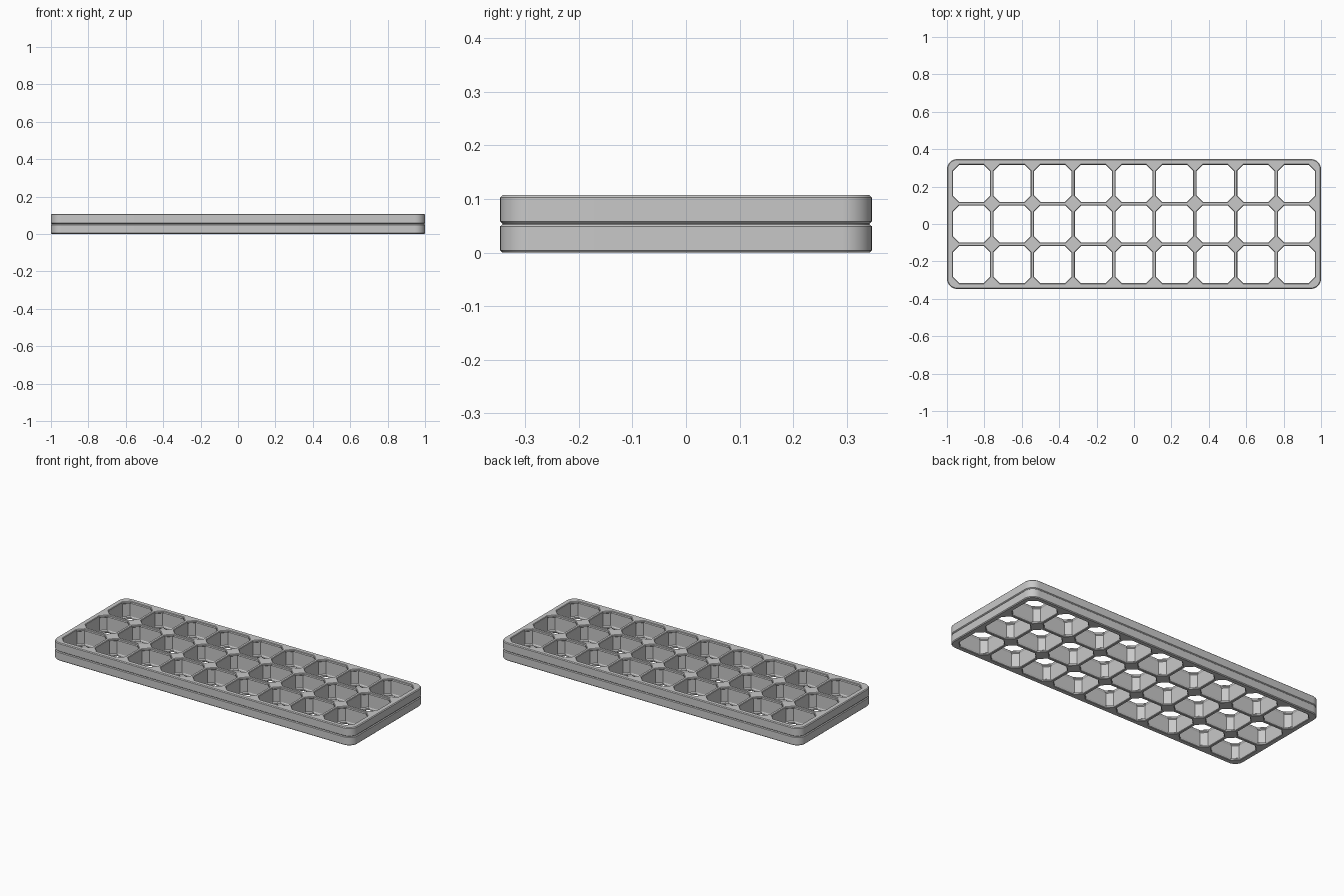
import bpy, bmesh, math

if "Cube" in bpy.data.objects:
    bpy.data.objects.remove(bpy.data.objects["Cube"], do_unlink=True)

COLUMNS, ROWS, PITCH = 9, 3, 0.2172
HALF_X, HALF_Y, HEIGHT, RADIUS = 1.0, 0.347, 0.1075, 0.055

grey = bpy.data.materials.new("light grey plastic")
grey.use_nodes = True
grey.diffuse_color = (0.58, 0.58, 0.58, 1)
grey.node_tree.nodes["Principled BSDF"].inputs["Base Color"].default_value = grey.diffuse_color


def loft(bm, rings):
    """Skin a stack of equal closed rings and cap both ends."""
    loops = [[bm.verts.new(p) for p in ring] for ring in rings]
    for low, high in zip(loops, loops[1:]):
        for i in range(len(low)):
            j = (i + 1) % len(low)
            bm.faces.new((low[i], low[j], high[j], high[i]))
    bm.faces.new(loops[0][::-1])
    bm.faces.new(loops[-1])


def make_object(name, bm):
    mesh = bpy.data.meshes.new(name)
    bmesh.ops.recalc_face_normals(bm, faces=bm.faces)
    bm.to_mesh(mesh)
    bm.free()
    mesh.materials.append(grey)
    obj = bpy.data.objects.new(name, mesh)
    bpy.context.collection.objects.link(obj)
    return obj


def rounded_ring(z, inset, steps=8):
    """Rounded rectangle outline at height z."""
    r = RADIUS - inset
    ring = []
    for k, (sx, sy) in enumerate([(1, 1), (-1, 1), (-1, -1), (1, -1)]):
        for s in range(steps + 1):
            a = math.pi / 2 * (k + s / steps)
            ring.append((sx * (HALF_X - RADIUS) + r * math.cos(a),
                         sy * (HALF_Y - RADIUS) + r * math.sin(a), z))
    return ring


def octagon_ring(cx, cy, z, half, diagonal):
    """Square with cut corners; the cut lies on |x| + |y| = diagonal."""
    b = diagonal - half
    pts = [(half, -b), (half, b), (b, half), (-b, half),
           (-half, b), (-half, -b), (-b, -half), (b, -half)]
    return [(cx + x, cy + y, z) for x, y in pts]


def mirrored(levels):
    """Repeat a lower half profile upside down for the upper half."""
    return levels + [(HEIGHT - z, *rest) for z, *rest in reversed(levels)]


# Slab with bevelled rims and a groove around the middle
bm = bmesh.new()
side = mirrored([(0, 0.0045), (0.0045, 0), (0.049, 0), (0.053, 0.0045)])
loft(bm, [rounded_ring(z, inset) for z, inset in side])
board = make_object("grid_board", bm)

# Cell openings: bevelled lip, then a slightly wider shaft
bm = bmesh.new()
shaft = mirrored([(-0.01, 0.1025, 0.170), (0, 0.1025, 0.170), (0.003, 0.0995, 0.165),
                  (0.011, 0.0995, 0.165), (0.016, 0.1025, 0.176)])
for i in range(COLUMNS):
    for j in range(ROWS):
        cx = (i - (COLUMNS - 1) / 2) * PITCH
        cy = (j - (ROWS - 1) / 2) * PITCH
        loft(bm, [octagon_ring(cx, cy, *level) for level in shaft])
cutter = make_object("cell_cutter", bm)
cutter.hide_render = True

# Cut the cells through the slab
cut = board.modifiers.new("cells", "BOOLEAN")
cut.operation = "DIFFERENCE"
cut.solver = "EXACT"
cut.object = cutter
bpy.ops.object.select_all(action="DESELECT")
board.select_set(True)
bpy.context.view_layer.objects.active = board
bpy.ops.object.modifier_apply(modifier=cut.name)
bpy.data.objects.remove(cutter, do_unlink=True)

bpy.ops.object.shade_smooth_by_angle(angle=math.radians(25))
